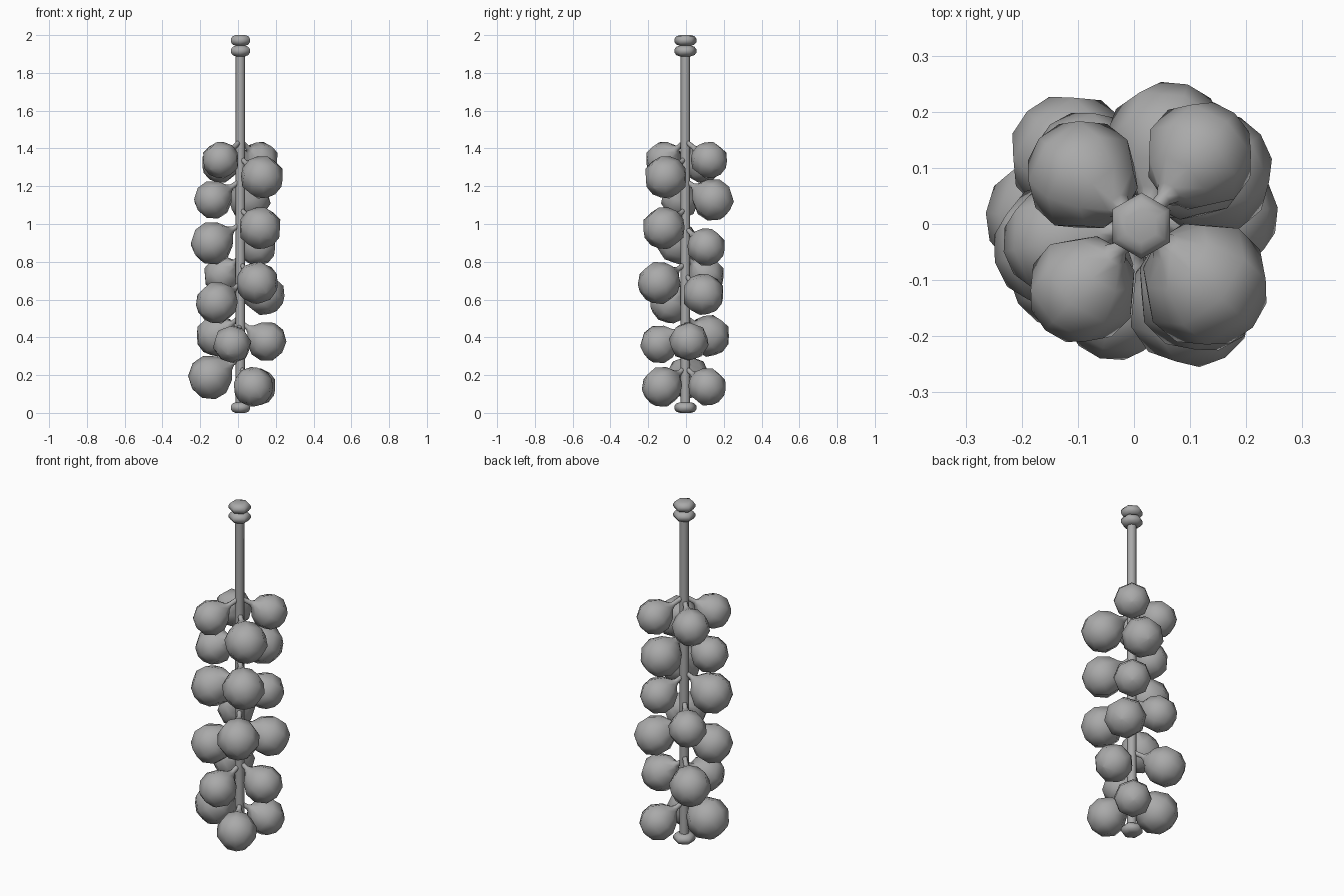
import bpy, math
from mathutils import Vector

cube = bpy.data.objects.get("Cube")
if cube:
    bpy.data.objects.remove(cube, do_unlink=True)

grey = bpy.data.materials.new("plain_grey")
grey.use_nodes = True
GREY = (0.4, 0.4, 0.4, 1)
grey.diffuse_color = GREY
grey.node_tree.nodes["Principled BSDF"].inputs["Base Color"].default_value = GREY

ROD = Vector((0.013, -0.003, 0))


def lathe(name, profile, sides, base, axis=(0, 0, 1), turn=0.0, angle=60):
    """Spin (radius, height) points round an axis through base."""
    rot = Vector(axis).to_track_quat('Z', 'Y')
    verts, faces = [], []
    for r, h in profile:
        for i in range(sides):
            a = turn + math.tau * i / sides
            verts.append(base + rot @ Vector((r * math.cos(a), r * math.sin(a), h)))
    for k in range(len(profile) - 1):
        for i in range(sides):
            j = (i + 1) % sides
            faces.append((k * sides + i, k * sides + j, (k + 1) * sides + j, (k + 1) * sides + i))
    faces.append(tuple(reversed(range(sides))))
    faces.append(tuple(range(len(verts) - sides, len(verts))))
    mesh = bpy.data.meshes.new(name)
    mesh.from_pydata(verts, [], faces)
    mesh.materials.append(grey)
    obj = bpy.data.objects.new(name, mesh)
    bpy.context.collection.objects.link(obj)
    bpy.ops.object.select_all(action='DESELECT')
    obj.select_set(True)
    bpy.context.view_layer.objects.active = obj
    bpy.ops.object.shade_smooth_by_angle(angle=math.radians(angle))
    return obj


# Central rod
lathe("rod", [(0.025, 0.03), (0.025, 1.97)], 8, ROD)

# Six-sided knobs at both ends
KNOB = [(0.03, 0), (0.048, 0.006), (0.059, 0.02), (0.059, 0.036), (0.048, 0.05), (0.03, 0.056)]
for name, z in (("bottom_knob", 0), ("lower_top_knob", 1.888), ("upper_top_knob", 1.944)):
    lathe(name, KNOB, 6, ROD + Vector((0, 0, z)), turn=math.pi / 6)

# Bulbs: centre and radius
BULBS = [
    (-.09, -.115, 1.34, .097), (.115, .12, 1.34, .097), (-.09, .085, 1.32, .1),
    (.125, -.105, 1.25, .113), (-.13, -.03, 1.13, .1), (.06, .14, 1.13, .11),
    (.115, -.115, .98, .112), (-.135, -.04, .9, .112), (.1, .105, .88, .1),
    (-.08, .1, .73, .1), (.1, -.14, .69, .112), (.135, .09, .63, .11),
    (-.11, -.08, .585, .11), (-.11, .12, .41, .11), (.15, .015, .38, .103),
    (-.03, -.14, .365, .1), (-.145, .01, .19, .115), (.08, -.125, .14, .106),
    (.1, .11, .14, .1),
]
# Unit outline from rounded base to narrow neck
OUTLINE = [(.05, -1), (.6, -.85), (.98, -.36), (1, .22), (.66, .74), (.25, 1.02)]
for n, (x, y, z, r) in enumerate(BULBS, 1):
    centre = Vector((x, y, z))
    reach = ROD + Vector((0, 0, z + 0.1)) - centre
    shape = [(a * r, b * r) for a, b in OUTLINE]
    # Stem running from the neck up to the rod
    shape += [(0.014, r * 1.2), (0.013, reach.length)]
    lathe(f"bulb_{n}", shape, 8, centre, reach, angle=80)
